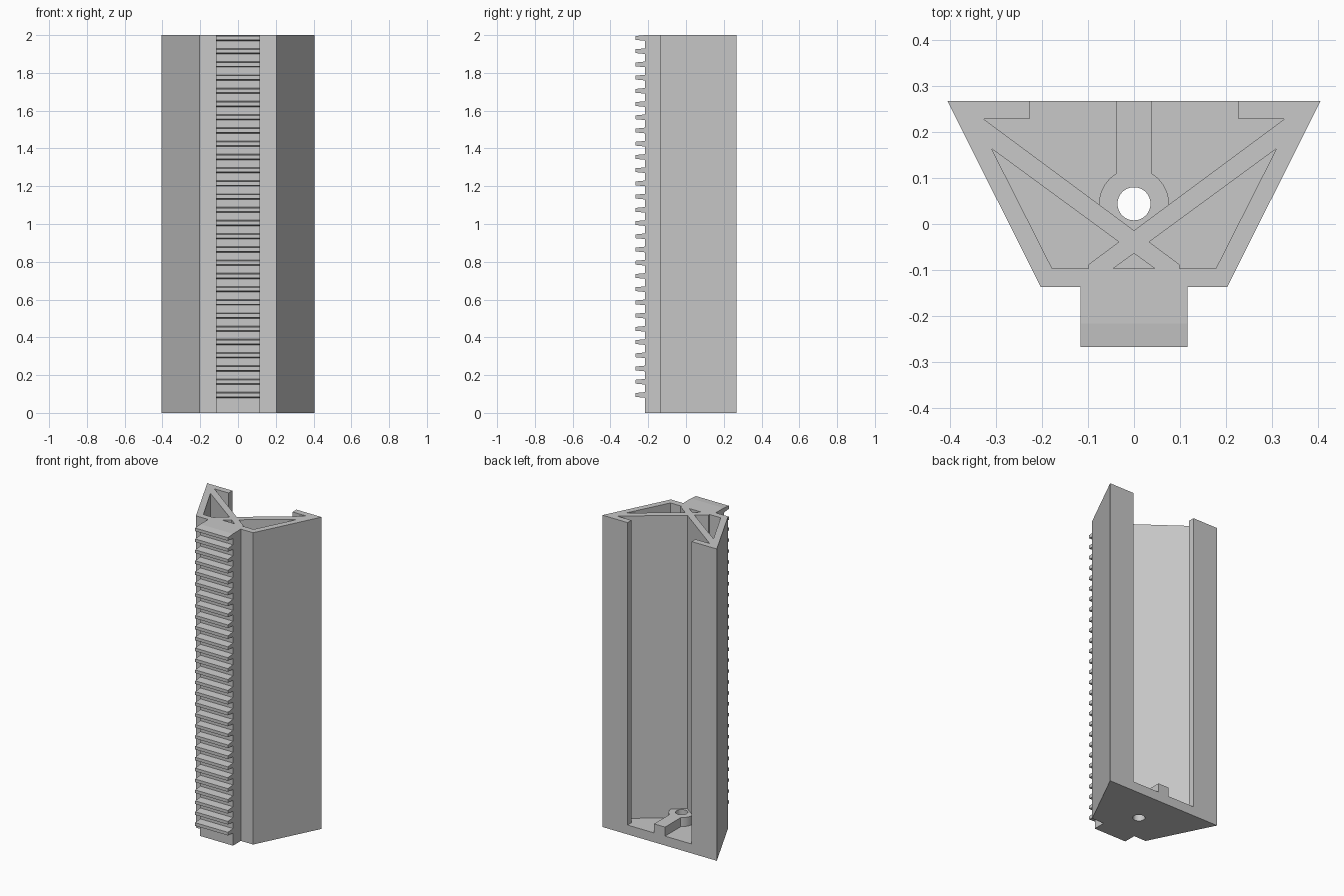
import bpy, bmesh, math
from mathutils import Vector

if "Cube" in bpy.data.objects:
    bpy.data.objects.remove(bpy.data.objects["Cube"])

HEIGHT, FLOOR, RIB_TOP = 2.0, 0.06, 0.118
BACK, FRONT, ROOT, TIP = 0.268, -0.137, -0.217, -0.268
HOLE_Y, HOLE_R, BOSS_R = 0.044, 0.036, 0.076

grey = bpy.data.materials.new("light grey")
grey.use_nodes = True
COLOUR = (0.58, 0.58, 0.58, 1)
grey.diffuse_color = COLOUR
grey.node_tree.nodes["Principled BSDF"].inputs["Base Color"].default_value = COLOUR


def prism(name, points, direction):
    """Extrude a closed outline of 3D points along a direction."""
    bm = bmesh.new()
    face = bm.faces.new([bm.verts.new(p) for p in points])
    made = bmesh.ops.extrude_face_region(bm, geom=[face], use_keep_orig=True)
    moved = [g for g in made["geom"] if isinstance(g, bmesh.types.BMVert)]
    bmesh.ops.translate(bm, verts=moved, vec=Vector(direction))
    bmesh.ops.recalc_face_normals(bm, faces=bm.faces)
    mesh = bpy.data.meshes.new(name)
    bm.to_mesh(mesh)
    bm.free()
    mesh.materials.append(grey)
    obj = bpy.data.objects.new(name, mesh)
    bpy.context.collection.objects.link(obj)
    return obj


def upright(name, outline, low, high):
    return prism(name, [(x, y, low) for x, y in outline], (0, 0, high - low))


def mirrored(half):
    """Complete a right-half outline across x = 0."""
    return half + [(-x, y) for x, y in reversed(half) if x > 0]


def cut(target, cutter):
    cutter.hide_render = True
    mod = target.modifiers.new("cut", 'BOOLEAN')
    mod.operation, mod.solver, mod.object = 'DIFFERENCE', 'EXACT', cutter
    bpy.context.view_layer.objects.active = target
    bpy.ops.object.modifier_apply(modifier=mod.name)
    bpy.data.objects.remove(cutter)


def cut_hole(target):
    ring = [(HOLE_R * math.cos(a), HOLE_Y + HOLE_R * math.sin(a))
            for a in (math.tau * i / 48 for i in range(48))]
    cut(target, upright("hole_cutter", ring, -0.1, 0.3))


# Tapered column
body = upright("column", mirrored([(0.203, FRONT), (0.406, BACK)]), 0, HEIGHT)

# Open V channel in the back, with return lips
channel = mirrored([(0, -0.014), (0.328, 0.229), (0.227, 0.229), (0.227, 0.4)])
cut(body, upright("channel_cutter", channel, FLOOR, 2.2))

# Side pockets and small front pocket
side = [(0.31, 0.164), (0.178, -0.097), (0.099, -0.097), (0.099, -0.088), (0.033, -0.039)]
for s in (1, -1):
    cut(body, upright("pocket_cutter", [(s * x, y) for x, y in side], FLOOR, 2.2))
cut(body, upright("front_pocket_cutter", mirrored([(0, -0.064), (0.0455, -0.097)]), FLOOR, 2.2))
cut_hole(body)

# Boss and rib on the channel floor
start = math.atan2(-0.002, 0.075)
end = math.acos(0.039 / BOSS_R)
arc = [start + (end - start) * i / 12 for i in range(13)]
half = [(0, -0.014)] + [(BOSS_R * math.cos(a), HOLE_Y + BOSS_R * math.sin(a)) for a in arc]
boss = upright("boss_rib", mirrored(half + [(0.039, BACK)]), FLOOR, RIB_TOP)
cut_hole(boss)

# Toothed rack bar on the front
PITCH, TEETH, FIRST = 0.07, 28, 0.095
profile = [(FRONT, 0), (ROOT, 0)]
for i in range(TEETH):
    z = FIRST + i * PITCH
    profile += [(ROOT, z - 0.015), (TIP, z - 0.010), (TIP, z + 0.010), (ROOT, z + 0.015)]
profile.append((FRONT, HEIGHT))
prism("rack", [(-0.116, y, z) for y, z in profile], (0.232, 0, 0))
